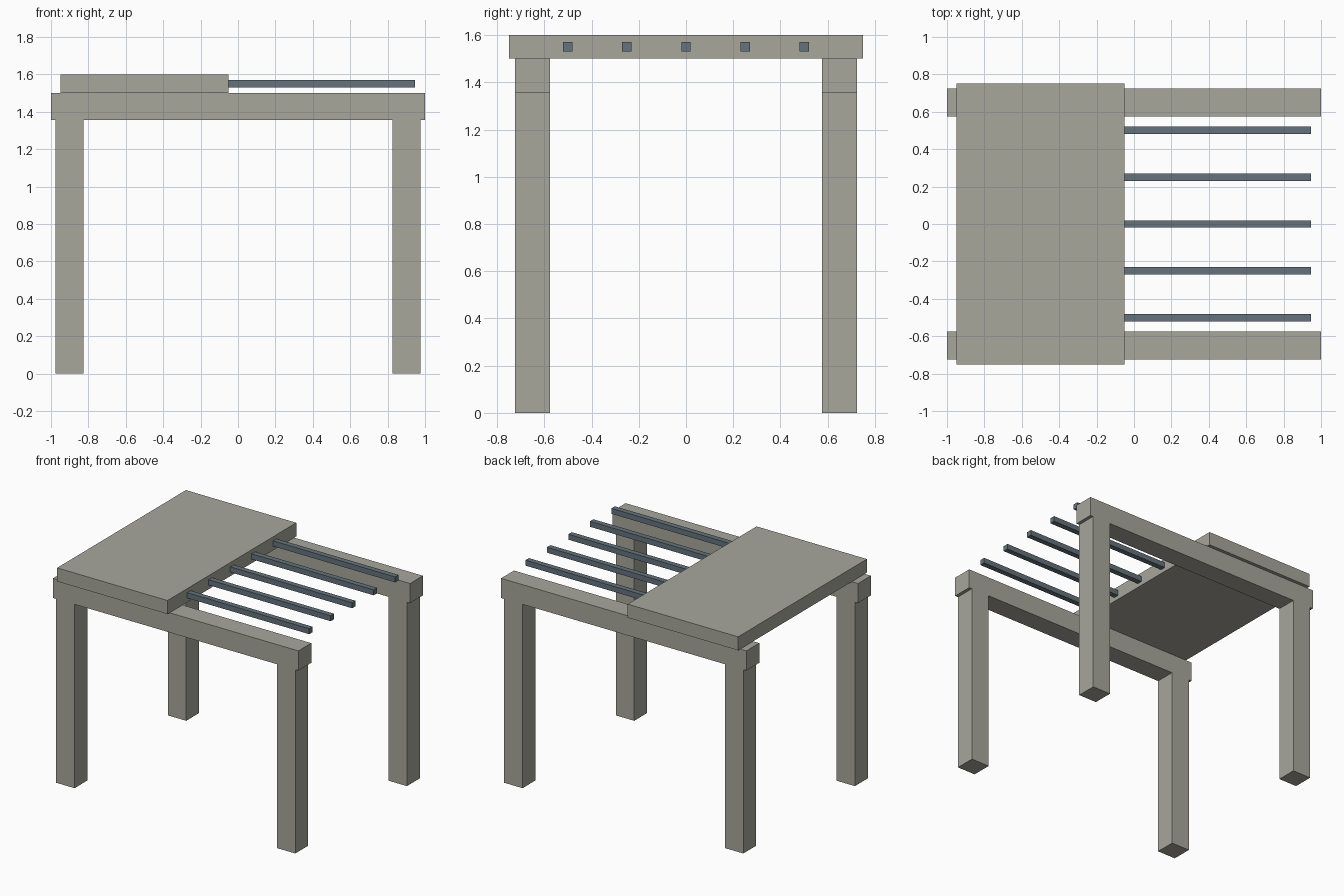
import bpy
import bmesh
from mathutils import Vector

cube = bpy.data.objects.get("Cube")
if cube:
    bpy.data.objects.remove(cube, do_unlink=True)


def make_material(name, color):
    mat = bpy.data.materials.new(name)
    mat.use_nodes = True
    mat.diffuse_color = (*color, 1)
    mat.node_tree.nodes["Principled BSDF"].inputs["Base Color"].default_value = (*color, 1)
    return mat


def box(name, low, high, mat):
    """Flat-sided box between two opposite corners."""
    low, high = Vector(low), Vector(high)
    bm = bmesh.new()
    bmesh.ops.create_cube(bm, size=1)
    bmesh.ops.scale(bm, vec=high - low, verts=bm.verts)
    bmesh.ops.translate(bm, vec=(low + high) / 2, verts=bm.verts)
    mesh = bpy.data.meshes.new(name)
    bm.to_mesh(mesh)
    bm.free()
    mesh.materials.append(mat)
    obj = bpy.data.objects.new(name, mesh)
    bpy.context.collection.objects.link(obj)
    return obj


concrete = make_material("concrete grey", (0.39, 0.385, 0.335))
steel = make_material("steel blue grey", (0.13, 0.17, 0.2))

half = 0.075          # half thickness of posts and beams
beam_bottom, beam_top, slab_top = 1.355, 1.5, 1.6

# Front and back beams, each on two posts
for depth, y in (("front", -0.65), ("back", 0.65)):
    box(f"{depth}_beam", (-1, y - half, beam_bottom), (1, y + half, beam_top), concrete)
    for side, x in (("right", -0.9), ("left", 0.9)):
        box(f"{depth}_{side}_post", (x - half, y - half, 0),
            (x + half, y + half, beam_bottom), concrete)

# Slab covering one half
slab_edge = -0.05
box("roof_slab", (-0.95, -0.75, beam_top), (slab_edge, 0.75, slab_top), concrete)

# Reinforcing bars sticking out of the slab edge
for i in range(5):
    y = (i - 2) * 0.25
    box(f"reinforcing_bar_{i + 1}", (slab_edge, y - 0.02, 1.53),
        (0.945, y + 0.02, 1.57), steel)
